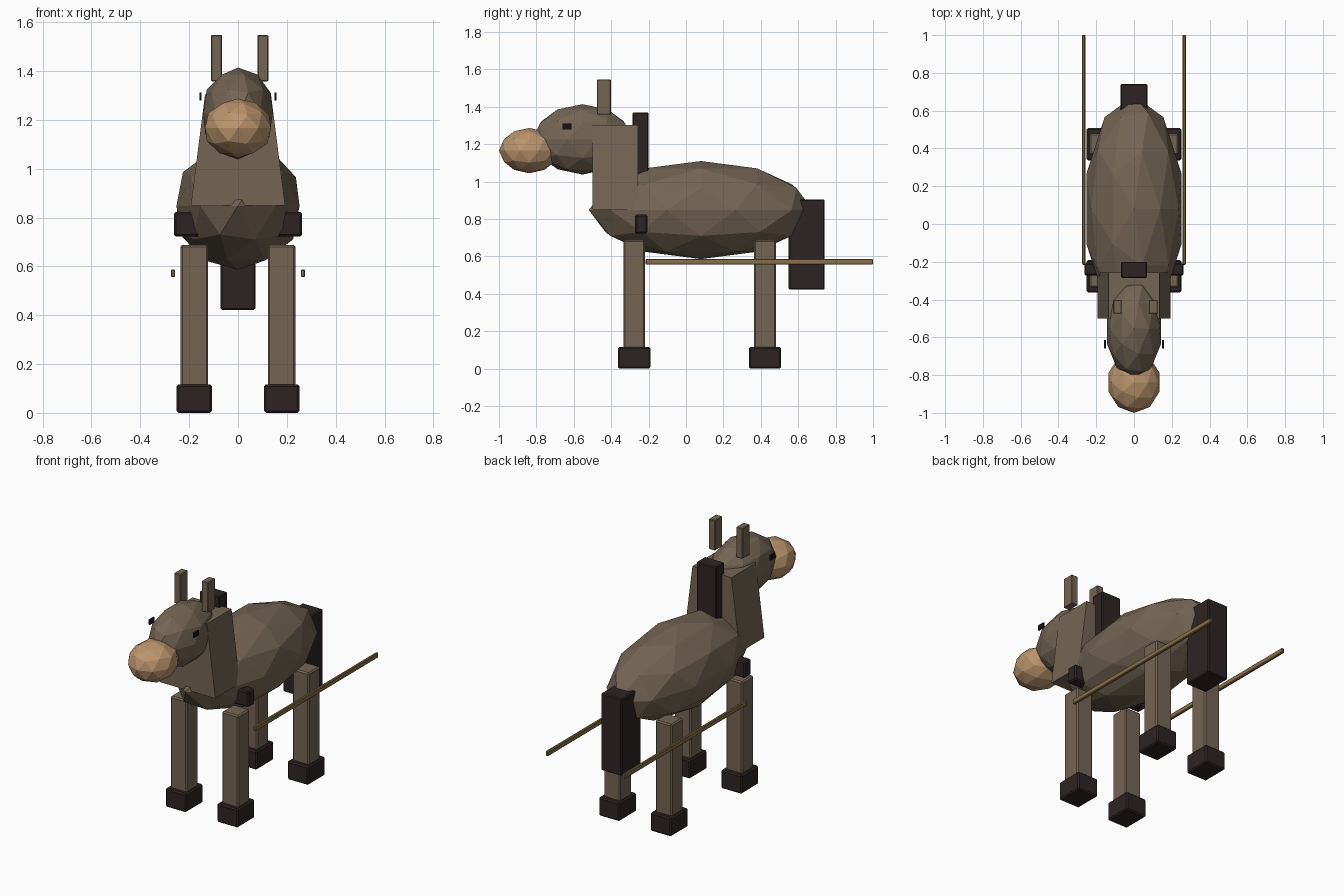
import bpy, bmesh
from mathutils import Matrix, Vector

if "Cube" in bpy.data.objects:
    bpy.data.objects.remove(bpy.data.objects["Cube"])


def material(name, rgb):
    m = bpy.data.materials.new(name)
    m.diffuse_color = (*rgb, 1)
    m.use_nodes = True
    m.node_tree.nodes["Principled BSDF"].inputs["Base Color"].default_value = m.diffuse_color
    return m


COAT = material("brown coat", (0.175, 0.130, 0.090))
MUZZLE = material("tan muzzle", (0.500, 0.300, 0.155))
DARK = material("dark hair", (0.027, 0.017, 0.017))
EYE = material("black eye", (0.008, 0.006, 0.006))
WOOD = material("shaft wood", (0.250, 0.160, 0.065))


def finish(name, bm, mat):
    mesh = bpy.data.meshes.new(name)
    bm.to_mesh(mesh)
    bm.free()
    mesh.materials.append(mat)
    obj = bpy.data.objects.new(name, mesh)
    bpy.context.collection.objects.link(obj)
    return obj


def blob(name, centre, radii, mat):
    """Faceted ellipsoid."""
    bm = bmesh.new()
    bmesh.ops.create_icosphere(bm, subdivisions=2, radius=1)
    bmesh.ops.transform(bm, verts=bm.verts,
                        matrix=Matrix.Translation(centre) @ Matrix.Diagonal((*radii, 1)))
    return finish(name, bm, mat)


def box(name, xs, ys, zs, mat, bevel=0.0, top_scale=1.0):
    """Box from its ranges, optionally bevelled or narrowed in x at the top."""
    lo, hi = Vector((xs[0], ys[0], zs[0])), Vector((xs[1], ys[1], zs[1]))
    bm = bmesh.new()
    bmesh.ops.create_cube(bm, size=1)
    for v in bm.verts:
        if v.co.z > 0:
            v.co.x *= top_scale
    bmesh.ops.transform(bm, verts=bm.verts,
                        matrix=Matrix.Translation((lo + hi) / 2) @ Matrix.Diagonal((*(hi - lo), 1)))
    obj = finish(name, bm, mat)
    if bevel:
        mod = obj.modifiers.new("edge bevel", 'BEVEL')
        mod.width = bevel
        mod.segments = 1
    return obj


# Faceted body, head and muzzle
blob("body", (0, 0.08, 0.848), (0.265, 0.60, 0.262), COAT)
blob("head", (0, -0.553, 1.226), (0.15, 0.268, 0.188), COAT)
blob("muzzle", (0, -0.838, 1.166), (0.142, 0.162, 0.121), MUZZLE)

# Neck, mane, tail and girth strap
box("neck", (-0.193, 0.193), (-0.50, -0.257), (0.85, 1.303), COAT, top_scale=0.70)
box("mane", (-0.068, 0.068), (-0.285, -0.20), (0.92, 1.37), DARK, 0.005)
box("tail", (-0.072, 0.072), (0.549, 0.741), (0.422, 0.905), DARK, 0.006)
box("girth_strap", (-0.262, 0.262), (-0.273, -0.207), (0.722, 0.823), DARK, 0.008)

for side, label in ((-1, "left"), (1, "right")):
    # Ears and eyes
    ex = -0.088 if side < 0 else 0.102
    box(f"{label}_ear", (ex - 0.022, ex + 0.022), (-0.475, -0.402), (1.358, 1.547), COAT, 0.003)
    px = side * 0.154
    box(f"{label}_eye", (px - 0.0045, px + 0.0045), (-0.66, -0.613), (1.28, 1.312), EYE)

    # Legs with hooves
    for y, end in ((-0.277, "front"), (0.422, "rear")):
        x = side * 0.179
        box(f"{label}_{end}_leg", (x - 0.057, x + 0.057), (y - 0.058, y + 0.058),
            (0.06, 0.688), COAT, 0.008)
        box(f"{label}_{end}_hoof", (x - 0.072, x + 0.072), (y - 0.086, y + 0.086),
            (0.0, 0.117), DARK, 0.008)

    # Cart shafts
    sx = side * 0.266
    box(f"{label}_shaft", (sx - 0.009, sx + 0.009), (-0.216, 1.0), (0.556, 0.587), WOOD, 0.004)
